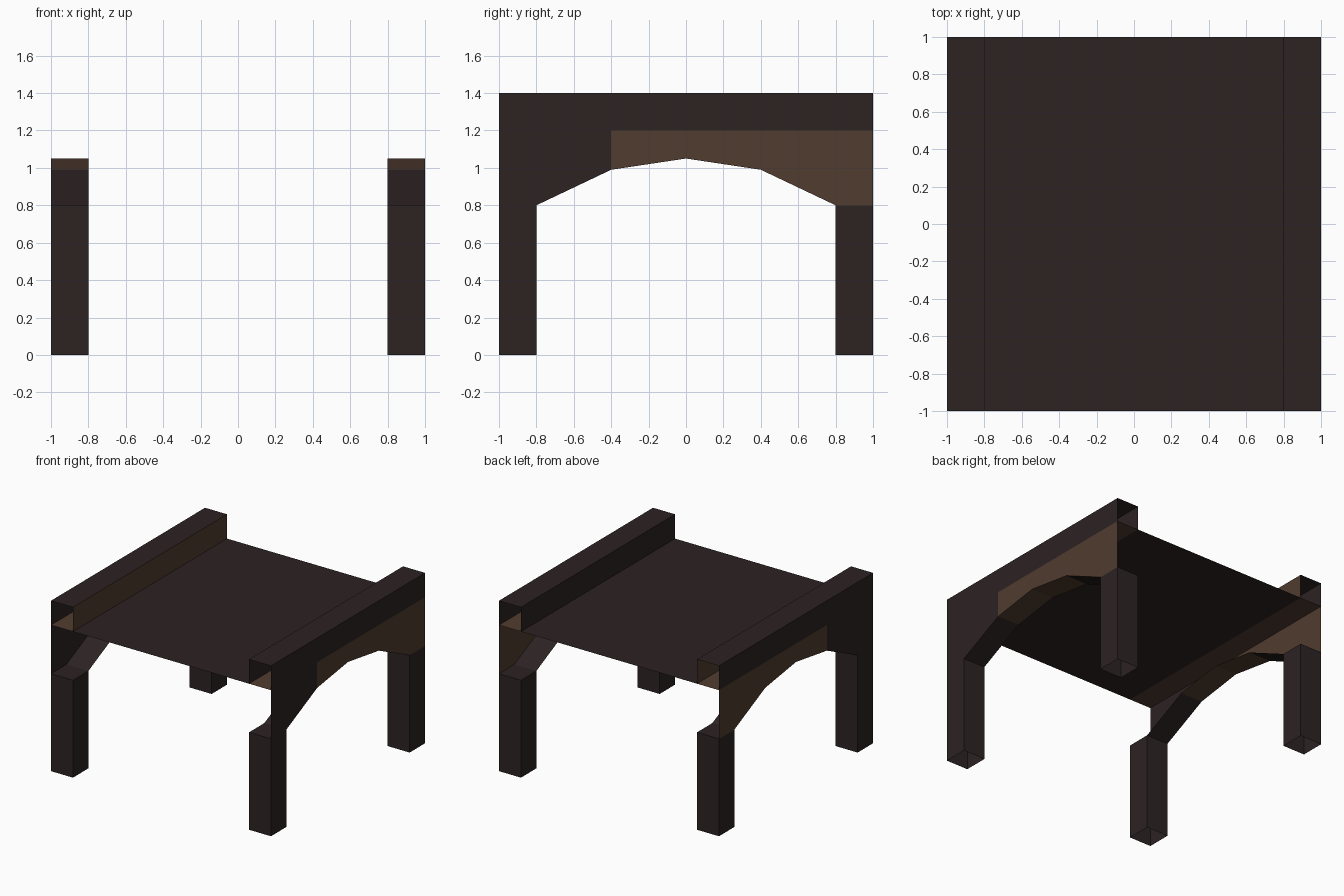
import bpy, bmesh
from mathutils import Vector

if "Cube" in bpy.data.objects:
    bpy.data.objects.remove(bpy.data.objects["Cube"])


def material(name, rgb):
    m = bpy.data.materials.new(name)
    m.diffuse_color = (*rgb, 1)
    m.use_nodes = True
    m.node_tree.nodes["Principled BSDF"].inputs["Base Color"].default_value = m.diffuse_color
    return m


DARK = material("dark timber", (0.026, 0.0165, 0.0165))
BROWN = material("brown timber", (0.082, 0.045, 0.029))

OUT, IN = 1.0, 0.8                      # outer and inner x of each side
LEG_TOP, DECK, RAIL = 0.8, 1.2, 1.4     # heights
ARCH = [(-1, 0.8), (-0.8, 0.8), (-0.4, 0.99), (0, 1.05), (0.4, 0.99), (0.8, 0.8), (1, 0.8)]


def sheets(name, faces):
    """Object of flat single faces; each is (points, facing direction, brown?)."""
    bm = bmesh.new()
    for pts, facing, brown in faces:
        f = bm.faces.new([bm.verts.new(p) for p in pts])
        f.normal_update()
        if f.normal.dot(Vector(facing)) < 0:
            f.normal_flip()
        f.material_index = int(brown)
    bmesh.ops.remove_doubles(bm, verts=bm.verts, dist=1e-5)
    me = bpy.data.meshes.new(name)
    bm.to_mesh(me)
    bm.free()
    me.materials.append(DARK)
    me.materials.append(BROWN)
    ob = bpy.data.objects.new(name, me)
    bpy.context.collection.objects.link(ob)


def across_x(x, y0, y1, z0, z1):        # face standing along y
    return [(x, y0, z0), (x, y1, z0), (x, y1, z1), (x, y0, z1)]


def across_y(y, x0, x1, z0, z1):        # face standing along x
    return [(x0, y, z0), (x1, y, z0), (x1, y, z1), (x0, y, z1)]


def flat(z, x0, x1, y0, y1):
    return [(x0, y0, z), (x1, y0, z), (x1, y1, z), (x0, y1, z)]


# deck, a single sheet
sheets("deck", [(flat(DECK, -IN, IN, -1, 1), (0, 0, 1), False)])

for s, side in ((-1, "left"), (1, "right")):
    o, i = s * OUT, s * IN

    # arched outer wall and arch underside
    wall, soffit = [], []
    for (y0, z0), (y1, z1) in zip(ARCH, ARCH[1:]):
        mid = (y0 + y1) / 2
        wall.append(([(o, y0, z0), (o, y1, z1), (o, y1, DECK), (o, y0, DECK)],
                     (s, 0, 0), mid > -0.4))
        if abs(mid) < 0.8:
            soffit.append(([(i, y0, z0), (o, y0, z0), (o, y1, z1), (i, y1, z1)],
                           (0, 0, -1), abs(mid) < 0.4))
    sheets(side + "_arch_wall", wall)
    sheets(side + "_arch_underside", soffit)

    # rail with open ends; the left rail is brown on its inner side
    sheets(side + "_rail", [
        (across_x(o, -1, 1, DECK, RAIL), (s, 0, 0), False),
        (across_x(i, -1, 1, DECK, RAIL), (-s, 0, 0), s < 0),
        (flat(RAIL, i, o, -1, 1), (0, 0, 1), False),
        (flat(DECK, i, o, -1, 1), (0, 0, 1), True)])

    # legs, open at the bottom
    for t, end in ((-1, "front"), (1, "back")):
        a, b = t * 1.0, t * 0.8
        sheets(f"{end}_{side}_leg", [
            (across_x(o, a, b, 0, LEG_TOP), (s, 0, 0), False),
            (across_x(i, a, b, 0, LEG_TOP), (-s, 0, 0), False),
            (across_y(a, i, o, 0, LEG_TOP), (0, t, 0), False),
            (across_y(b, i, o, 0, LEG_TOP), (0, -t, 0), False),
            (flat(LEG_TOP, i, o, a, b), (0, 0, 1), False)])
